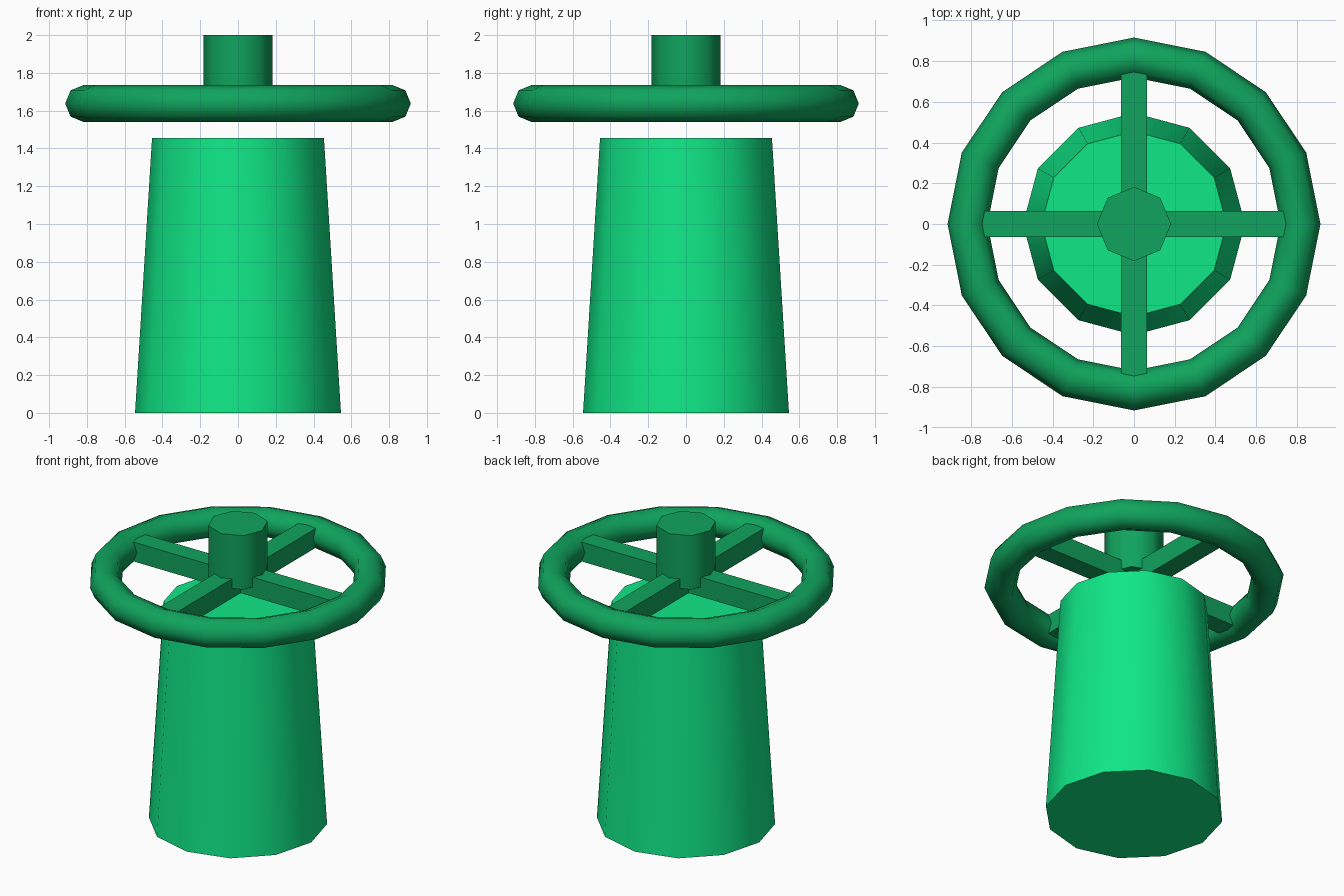
import bpy, math

if "Cube" in bpy.data.objects:
    bpy.data.objects.remove(bpy.data.objects["Cube"])

def material(name, rgb):
    m = bpy.data.materials.new(name)
    m.diffuse_color = (*rgb, 1)
    m.use_nodes = True
    m.node_tree.nodes["Principled BSDF"].inputs["Base Color"].default_value = m.diffuse_color
    return m

BODY = material("bright_green", (0.005, 0.80, 0.24))
WHEEL = material("dark_green", (0.005, 0.37, 0.11))
WHEEL_Z = 1.638

def finish(name, mat, smooth=True):
    ob = bpy.context.object
    ob.name = name
    ob.data.materials.append(mat)
    if smooth:
        bpy.ops.object.shade_smooth_by_angle(angle=math.radians(50))
    return ob

def tapered(name, mat, sides, r1, r2, z0, z1):
    bpy.ops.mesh.primitive_cone_add(vertices=sides, radius1=r1, radius2=r2,
                                    depth=z1 - z0, location=(0, 0, (z0 + z1) / 2))
    return finish(name, mat)

# Tapered pedestal
tapered("pedestal", BODY, 12, 0.545, 0.455, 0, 1.456)

# Wheel rim
bpy.ops.mesh.primitive_torus_add(major_segments=16, minor_segments=8,
                                 major_radius=0.817, minor_radius=0.098,
                                 location=(0, 0, WHEEL_Z))
finish("wheel_rim", WHEEL)

# Crossing spokes, ends buried in the rim
for name, angle in (("spoke_x", 0), ("spoke_y", math.pi / 2)):
    bpy.ops.mesh.primitive_cube_add(size=1, location=(0, 0, WHEEL_Z),
                                    rotation=(0, 0, angle))
    bpy.context.object.scale = (1.63, 0.13, 0.13)
    finish(name, WHEEL, smooth=False)

# Octagonal hub
tapered("wheel_hub", WHEEL, 8, 0.182, 0.182, WHEEL_Z, 2.0)
